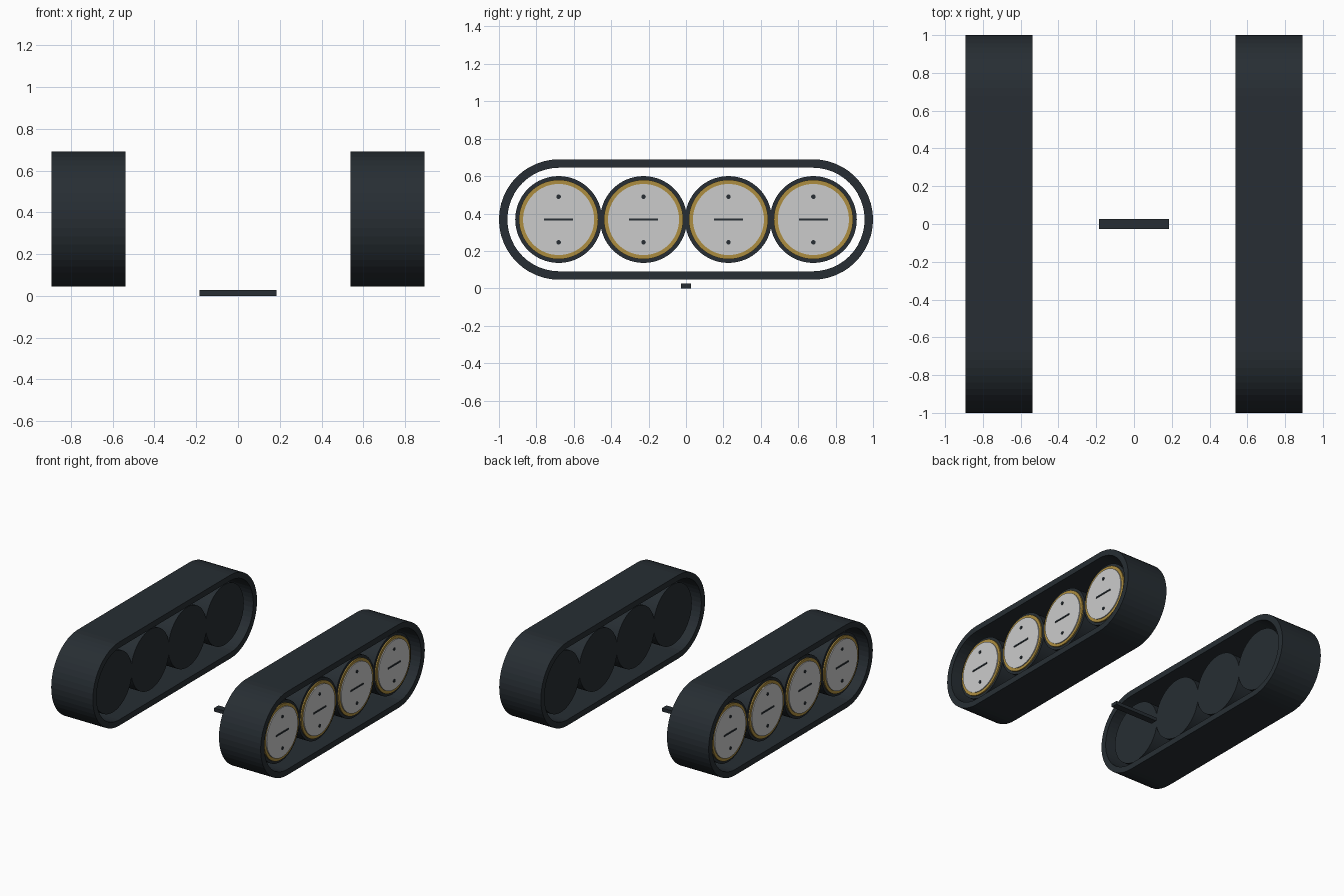
import bpy, bmesh, math
from mathutils import Matrix

if "Cube" in bpy.data.objects:
    bpy.data.objects.remove(bpy.data.objects["Cube"])

CZ = 0.368          # axle height
END_Y = 0.678       # centre of the rounded track ends


def material(name, rgb):
    m = bpy.data.materials.new(name)
    m.diffuse_color = (*rgb, 1)
    m.use_nodes = True
    m.node_tree.nodes["Principled BSDF"].inputs["Base Color"].default_value = m.diffuse_color
    return m


DARK = material("dark_rubber", (0.02, 0.027, 0.033))
GOLD = material("gold_metal", (0.42, 0.27, 0.05))
PALE = material("pale_metal", (0.62, 0.63, 0.62))


def finish(bm, name, mat, smooth=False):
    bmesh.ops.recalc_face_normals(bm, faces=bm.faces)
    me = bpy.data.meshes.new(name)
    bm.to_mesh(me)
    bm.free()
    me.materials.append(mat)
    ob = bpy.data.objects.new(name, me)
    bpy.context.collection.objects.link(ob)
    if smooth:
        bpy.ops.object.select_all(action='DESELECT')
        bpy.context.view_layer.objects.active = ob
        ob.select_set(True)
        bpy.ops.object.shade_smooth_by_angle(angle=math.radians(30))
    return ob


def disc(name, x0, x1, y, z, r, mat, n=64):
    bm = bmesh.new()
    mx = Matrix.Translation(((x0 + x1) / 2, y, z)) @ Matrix.Rotation(math.pi / 2, 4, 'Y')
    bmesh.ops.create_cone(bm, cap_ends=True, segments=n, radius1=r, radius2=r,
                          depth=abs(x1 - x0), matrix=mx)
    return finish(bm, name, mat, True)


def box(name, centre, size, mat):
    bm = bmesh.new()
    bmesh.ops.create_cube(bm, size=1, matrix=Matrix.Translation(centre) @ Matrix.Diagonal((*size, 1)))
    return finish(bm, name, mat)


def stadium(r, n=24):
    pts = []
    for side in (1, -1):
        for i in range(n + 1):
            a = -math.pi / 2 + math.pi * i / n
            pts.append((side * (END_Y + r * math.cos(a)), CZ + side * r * math.sin(a)))
    return pts


def track(name, x0, x1, r_out, r_in):
    bm = bmesh.new()
    loops = [[bm.verts.new((x, y, z)) for y, z in stadium(r)]
             for x, r in ((x0, r_out), (x1, r_out), (x1, r_in), (x0, r_in))]
    n = len(loops[0])
    for k in range(4):
        a, b = loops[k], loops[(k + 1) % 4]
        for i in range(n):
            j = (i + 1) % n
            bm.faces.new((a[i], a[j], b[j], b[i]))
    return finish(bm, name, DARK)


for side, s in (("left", -1), ("right", 1)):
    # Track belt
    track(f"{side}_track", s * 0.538, s * 0.893, 0.322, 0.277)
    for i in range(4):
        y = -0.681 + 0.454 * i
        tag = f"{side}_{i + 1}"
        # Wheel with gold rim and pale hub plate
        disc(f"wheel_{tag}", s * 0.59, s * 0.838, y, CZ, 0.232, DARK)
        disc(f"wheel_rim_{tag}", s * 0.82, s * 0.848, y, CZ, 0.212, GOLD)
        disc(f"hub_plate_{tag}", s * 0.83, s * 0.855, y, CZ, 0.19, PALE)
        # Bolts and slot on the hub plate
        for label, dz in (("upper", 0.122), ("lower", -0.122)):
            disc(f"{label}_bolt_{tag}", s * 0.845, s * 0.86, y, CZ + dz, 0.012, DARK, 16)
        box(f"hub_slot_{tag}", (s * 0.8525, y, CZ), (0.015, 0.154, 0.011), DARK)

# Small cross bar on the ground between the tracks
box("cross_bar", (0, 0, 0.0135), (0.37, 0.052, 0.027), DARK)
